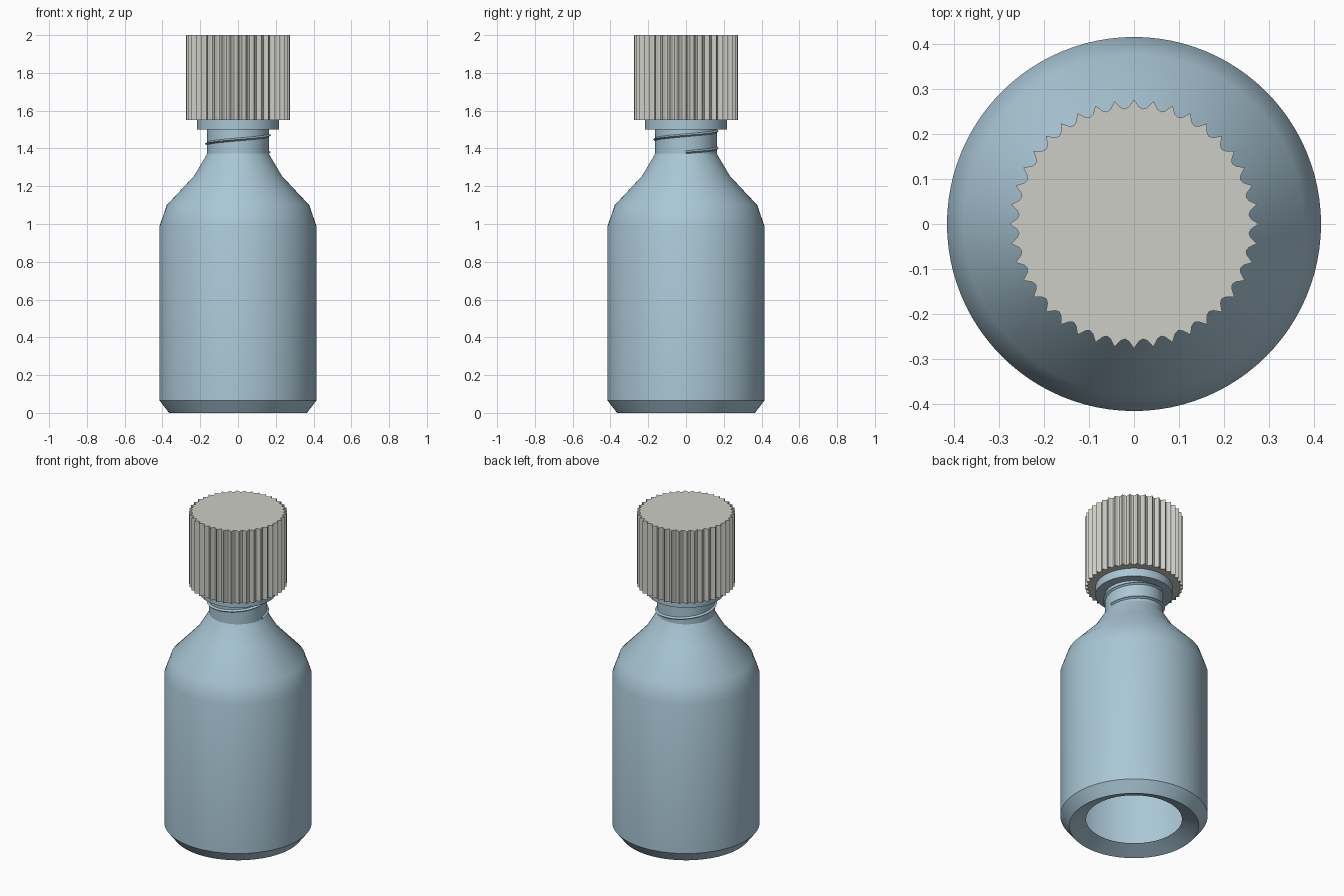
import bpy, bmesh, math
from math import sin, cos, pi, radians

cube = bpy.data.objects.get("Cube")
if cube:
    bpy.data.objects.remove(cube, do_unlink=True)


def material(name, rgb):
    m = bpy.data.materials.new(name)
    m.use_nodes = True
    m.diffuse_color = (*rgb, 1)
    m.node_tree.nodes["Principled BSDF"].inputs["Base Color"].default_value = (*rgb, 1)
    return m


blue = material("pale blue", (0.40, 0.57, 0.67))
grey = material("warm grey", (0.61, 0.61, 0.57))


def finish(name, bm, mat, angle=28, recalc=True):
    if recalc:
        bmesh.ops.recalc_face_normals(bm, faces=bm.faces)
    mesh = bpy.data.meshes.new(name)
    bm.to_mesh(mesh)
    bm.free()
    mesh.materials.append(mat)
    obj = bpy.data.objects.new(name, mesh)
    bpy.context.collection.objects.link(obj)
    bpy.ops.object.select_all(action='DESELECT')
    obj.select_set(True)
    bpy.context.view_layer.objects.active = obj
    bpy.ops.object.shade_smooth_by_angle(angle=radians(angle))
    return obj


def lathe(name, profile, mat, sides=96):
    """Revolve (radius, height) points, listed bottom to top, around z."""
    bm = bmesh.new()
    rings = [[bm.verts.new((r * cos(2 * pi * i / sides), r * sin(2 * pi * i / sides), z))
              for i in range(sides)] for r, z in profile]
    for a, b in zip(rings, rings[1:]):
        for i in range(sides):
            j = (i + 1) % sides
            bm.faces.new((a[i], a[j], b[j], b[i]))
    return finish(name, bm, mat, recalc=False)


# Bottle: open recessed base, chamfered foot, straight wall, sloping shoulder, neck
lathe("bottle_body", [(0.27, 0.042), (0.365, 0), (0.415, 0.065), (0.415, 0.99),
                      (0.377, 1.10), (0.232, 1.255), (0.163, 1.372), (0.163, 1.5)], blue)

# Collar ring under the cap
lathe("neck_collar", [(0.163, 1.5), (0.217, 1.5), (0.217, 1.55)], blue)

# Screw thread: triangular ridge swept up a helix
bm = bmesh.new()
section = [(0.160, -0.010), (0.174, 0.0), (0.160, 0.010)]
start_z, pitch, turns, steps = 1.38, 0.09, 1.33, 96
rings = []
for k in range(int(turns * steps) + 1):
    a = 2 * pi * k / steps
    z0 = start_z + pitch * k / steps
    rings.append([bm.verts.new((r * cos(a), r * sin(a), z0 + dz)) for r, dz in section])
for p, q in zip(rings, rings[1:]):
    for i in range(3):
        j = (i + 1) % 3
        bm.faces.new((p[i], q[i], q[j], p[j]))
bm.faces.new(rings[0])
bm.faces.new(rings[-1])
finish("screw_thread", bm, blue)

# Cap: forty-toothed outline extruded upward
bm = bmesh.new()
teeth = 40
outline = []
for t in range(teeth):
    for offset, r in ((0, 0.276), (2.6, 0.260), (4.5, 0.256), (6.4, 0.260)):
        a = radians(t * 360 / teeth + offset)
        outline.append(bm.verts.new((r * cos(a), r * sin(a), 1.55)))
base = bm.faces.new(outline)
top = bmesh.ops.extrude_face_region(bm, geom=[base], use_keep_orig=True)
bmesh.ops.translate(bm, vec=(0, 0, 0.45),
                    verts=[v for v in top["geom"] if isinstance(v, bmesh.types.BMVert)])
finish("ribbed_cap", bm, grey, 20)
